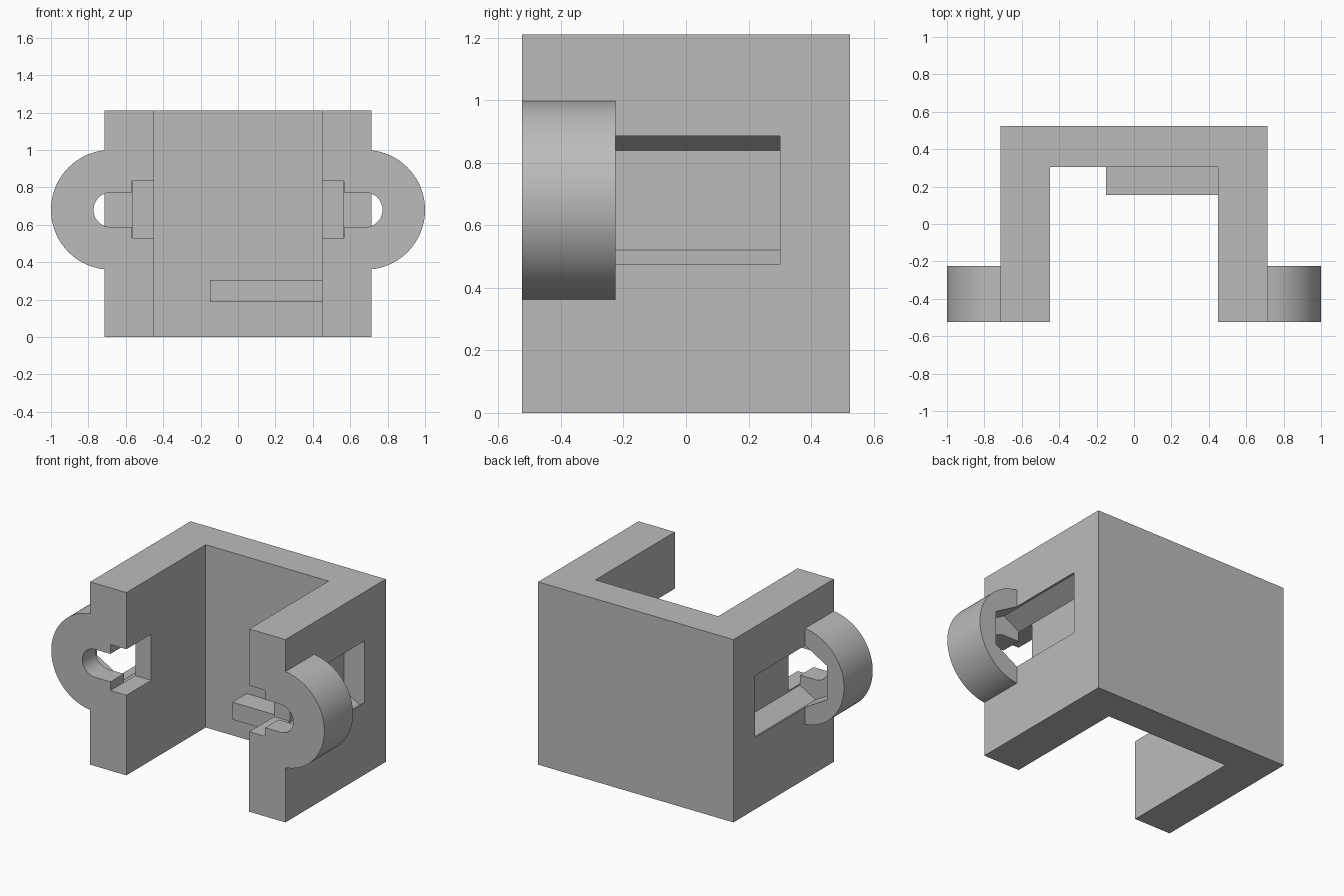
import bpy, bmesh, math

cube = bpy.data.objects.get("Cube")
if cube:
    bpy.data.objects.remove(cube, do_unlink=True)

grey = bpy.data.materials.new("plain_grey")
grey.use_nodes = True
grey.diffuse_color = (0.5, 0.5, 0.5, 1)
grey.node_tree.nodes["Principled BSDF"].inputs["Base Color"].default_value = (0.5, 0.5, 0.5, 1)


def prism(name, outline, low, high, axis="y"):
    """Extrude an outline, (x, z) along y or (x, y) along z."""
    bm = bmesh.new()
    place = (lambda a, b: (a, low, b)) if axis == "y" else (lambda a, b: (a, b, low))
    face = bm.faces.new([bm.verts.new(place(a, b)) for a, b in outline])
    new = bmesh.ops.extrude_face_region(bm, geom=[face])["geom"]
    move = (0, high - low, 0) if axis == "y" else (0, 0, high - low)
    bmesh.ops.translate(bm, vec=move, verts=[g for g in new if isinstance(g, bmesh.types.BMVert)])
    bmesh.ops.recalc_face_normals(bm, faces=bm.faces)
    mesh = bpy.data.meshes.new(name)
    bm.to_mesh(mesh)
    bm.free()
    mesh.materials.append(grey)
    obj = bpy.data.objects.new(name, mesh)
    bpy.context.collection.objects.link(obj)
    return obj


def rect(x0, x1, z0, z1):
    return [(x0, z0), (x1, z0), (x1, z1), (x0, z1)]


def arc(cx, cz, r, start, end, steps):
    angles = [math.radians(start + (end - start) * i / steps) for i in range(steps + 1)]
    return [(cx + r * math.cos(a), cz + r * math.sin(a)) for a in angles]


def combine(target, tool, operation):
    mod = target.modifiers.new(tool.name, "BOOLEAN")
    mod.operation, mod.solver, mod.object = operation, "EXACT", tool
    bpy.context.view_layer.objects.active = target
    bpy.ops.object.modifier_apply(modifier=mod.name)
    bpy.data.objects.remove(tool, do_unlink=True)


# U-shaped housing
W, D, IN, BACK = 0.715, 0.525, 0.45, 0.305
housing = prism("bracket_housing", [(-W, -D), (-IN, -D), (-IN, BACK), (IN, BACK),
                                    (IN, -D), (W, -D), (W, D), (-W, D)], 0, 1.21, "z")

# Inner ledge on the left wall
combine(housing, prism("ledge", rect(-0.15, 0.5, 0.19, 0.305), 0.155, 0.35), "UNION")

CX, CZ, FLOOR = 0.68, 0.68, 0.565
for side in (1, -1):
    flip = lambda pts: [(side * x, z) for x, z in pts]

    # Round ear
    ear = [(0.6, CZ - 0.32)] + arc(CX, CZ, 0.32, -90, 90, 48) + [(0.6, CZ + 0.32)]
    combine(housing, prism("ear", flip(ear), -D, -0.225), "UNION")

    # Hexagonal nut channel, flattened on its inner side
    r = 0.225
    flat, reach = r / 2, r * math.cos(math.radians(30))
    inner = r - (CX - FLOOR) * math.tan(math.radians(30))
    channel = [(FLOOR, CZ - inner), (CX, CZ - r), (CX + reach, CZ - flat),
               (CX + reach, CZ + flat), (CX, CZ + r), (FLOOR, CZ + inner)]
    combine(housing, prism("nut_channel", flip(channel), -0.385, 0.30), "DIFFERENCE")

    # Notch on the inner front corner
    combine(housing, prism("notch", flip(rect(0.4, FLOOR + 0.002, 0.53, 0.835)), -0.6, -0.265), "DIFFERENCE")

    # Rounded bolt slot
    slot = [(0.5, CZ - 0.0925)] + arc(CX, CZ, 0.0925, -90, 90, 24) + [(0.5, CZ + 0.0925)]
    combine(housing, prism("bolt_slot", flip(slot), -0.6, -0.33), "DIFFERENCE")

# Smooth curves, sharp edges
bpy.ops.object.select_all(action="DESELECT")
housing.select_set(True)
bpy.context.view_layer.objects.active = housing
bpy.ops.object.shade_smooth_by_angle(angle=math.radians(25))
